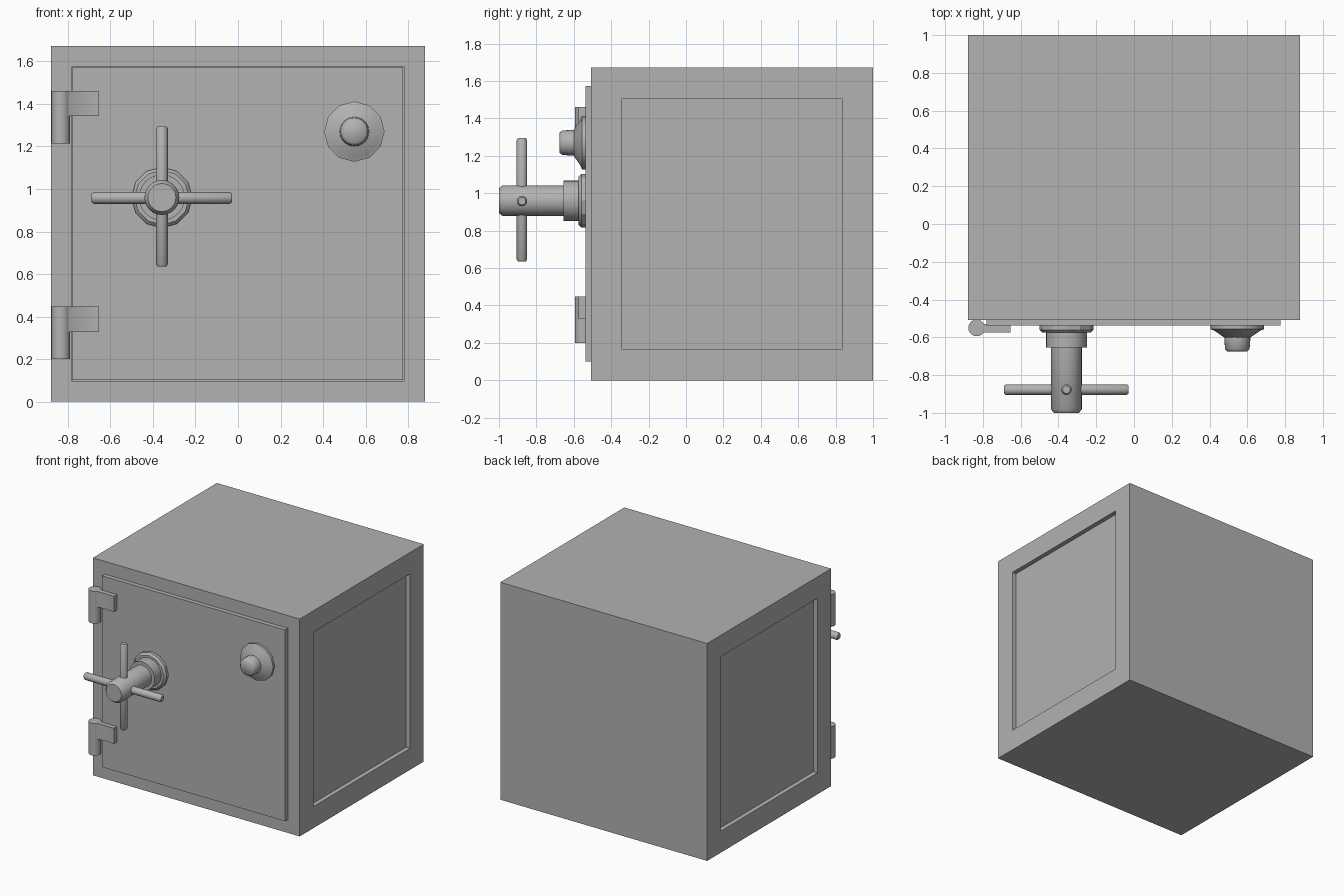
import bpy, bmesh, math
from mathutils import Vector, Matrix

if "Cube" in bpy.data.objects:
    bpy.data.objects.remove(bpy.data.objects["Cube"])

# dark grey paint shared by every part
paint = bpy.data.materials.new("dark_grey")
paint.diffuse_color = (0.445, 0.445, 0.445, 1)
paint.use_nodes = True
paint.node_tree.nodes["Principled BSDF"].inputs["Base Color"].default_value = paint.diffuse_color


def finish(name, bm, smooth_angle=0):
    bmesh.ops.recalc_face_normals(bm, faces=bm.faces)
    me = bpy.data.meshes.new(name)
    bm.to_mesh(me)
    bm.free()
    me.materials.append(paint)
    if smooth_angle:
        for p in me.polygons:
            p.use_smooth = True
        me.set_sharp_from_angle(angle=math.radians(smooth_angle))
    ob = bpy.data.objects.new(name, me)
    bpy.context.collection.objects.link(ob)
    return ob


def box_bm(lo, hi):
    lo, hi = Vector(lo), Vector(hi)
    bm = bmesh.new()
    bmesh.ops.create_cube(bm, size=1, matrix=Matrix.Translation((lo + hi) / 2)
                          @ Matrix.Diagonal((*(hi - lo), 1)))
    return bm


def loft(name, rings, smooth_angle):
    """Skin a stack of equal-length point rings and cap both ends."""
    bm = bmesh.new()
    rings = [[bm.verts.new(p) for p in ring] for ring in rings]
    n = len(rings[0])
    for a, b in zip(rings, rings[1:]):
        for i in range(n):
            j = (i + 1) % n
            bm.faces.new((a[i], a[j], b[j], b[i]))
    bm.faces.new(rings[0])
    bm.faces.new(rings[-1])
    return finish(name, bm, smooth_angle)


def lathe(name, origin, axis, profile, sides, smooth_angle=25):
    """Solid of revolution; profile is (radius, distance along axis)."""
    m = Matrix.Translation(origin) @ Vector(axis).to_track_quat('Z', 'Y').to_matrix().to_4x4()
    turns = [2 * math.pi * i / sides for i in range(sides)]
    return loft(name, [[m @ Vector((r * math.cos(a), r * math.sin(a), h)) for a in turns]
                       for r, h in profile], smooth_angle)


def recess(bm, normal, margin, depth):
    bm.normal_update()
    face = max(bm.faces, key=lambda f: f.normal.dot(Vector(normal)) * f.calc_area())
    bmesh.ops.inset_individual(bm, faces=[face], thickness=margin, use_even_offset=True)
    # push the inner panel straight in
    ret = bmesh.ops.extrude_discrete_faces(bm, faces=[face])
    inner = ret['faces'][0]
    bmesh.ops.translate(bm, verts=inner.verts, vec=Vector(normal) * -depth)


# cabinet with sunken side panels and a door opening
body = box_bm((-0.88, -0.507, 0), (0.88, 1.0, 1.672))
recess(body, (1, 0, 0), 0.165, 0.035)
recess(body, (-1, 0, 0), 0.165, 0.035)
recess(body, (0, -1, 0), 0.098, 0.08)
finish("safe_body", body)

# door, standing slightly proud of the opening
finish("door", box_bm((-0.78, -0.538, 0.101), (0.776, -0.43, 1.572)))

# hinges: round knuckle whose upper half flows into a flat leaf
kx, ky, kr = -0.833, -0.55, 0.044
start, end = math.asin(0.02 / kr), 2 * math.pi - math.asin(0.024 / kr)
arc = [start + (end - start) * i / 22 for i in range(23)]
section = [(kx + kr * math.cos(a), ky + kr * math.sin(a)) for a in arc]
section += [(-0.653, ky - 0.024), (-0.653, ky + 0.02)]
for label, z in (("lower", 0.2), ("upper", 1.215)):
    lathe(label + "_hinge_knuckle", (kx, ky, z), (0, 0, 1),
          [(kr, 0), (kr, 0.13)], 24)
    loft(label + "_hinge_leaf", [[(x, y, z + h) for x, y in section]
                                 for h in (0.128, 0.247)], 62)

# handle: faceted flange, collar and shaft
hx, hz = -0.358, 0.96
front = (0, -1, 0)
lathe("handle_flange", (hx, -0.53, hz), front,
      [(0.143, 0), (0.143, 0.03), (0.128, 0.045)], 12)
lathe("handle_collar", (hx, -0.56, hz), front, [(0.108, 0), (0.108, 0.095)], 24)
lathe("handle_shaft", (hx, -0.6, hz), front,
      [(0.082, 0), (0.082, 0.38), (0.066, 0.4)], 24, 50)

# crossed handle bars with chamfered ends
bar = [(0.02, -0.33), (0.028, -0.32), (0.028, 0.32), (0.02, 0.33)]
for label, axis, z in (("horizontal", (1, 0, 0), 0.958), ("vertical", (0, 0, 1), 0.965)):
    lathe(label + "_handle_bar", (hx, -0.877, z), axis, bar, 16, 50)

# combination dial: faceted plate with a smooth tapered knob
lathe("dial_plate", (0.547, -0.53, 1.27), front,
      [(0.142, 0), (0.142, 0.027), (0.125, 0.033), (0.07, 0.07)], 12, 35)
lathe("dial_knob", (0.547, -0.59, 1.27), front,
      [(0.069, 0), (0.069, 0.018), (0.065, 0.073), (0.053, 0.086)], 24, 60)
